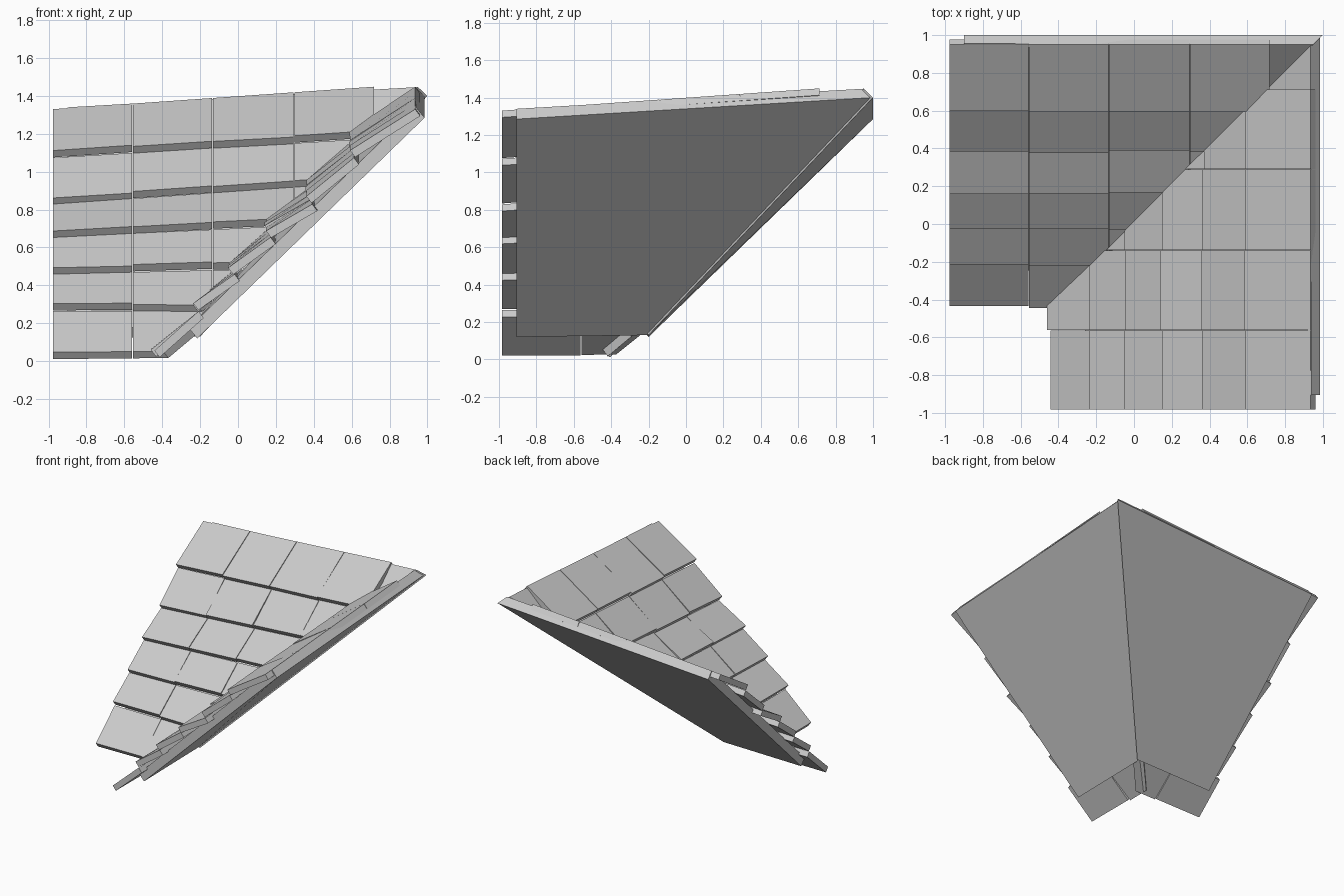
import bpy, bmesh, random
from mathutils import Vector

if "Cube" in bpy.data.objects:
    bpy.data.objects.remove(bpy.data.objects["Cube"])

random.seed(4)

# Shingle rows, bottom to top: depth of lower edge, height at x=-1, rise along x
ROWS = [(-0.43, 0.05, 0.01), (-0.22, 0.30, 0.0), (-0.03, 0.495, 0.025),
        (0.16, 0.69, 0.048), (0.38, 0.865, 0.07), (0.60, 1.11, 0.06)]
TOP = (0.95, 1.33, 0.07)
COLS = [-0.98, -0.557, -0.134, 0.295, 0.72]
THICK = Vector((0, 0.027, -0.036))      # board thickness, square to the slope
BOX = [(0, 1, 2, 3), (7, 6, 5, 4), (0, 4, 5, 1), (1, 5, 6, 2), (2, 6, 7, 3), (3, 7, 4, 0)]


def add_box(bm, top, bottom, clip=None):
    """Eight-cornered board, optionally cut along the diagonal valley."""
    part = bmesh.new()
    vs = [part.verts.new(p) for p in list(top) + list(bottom)]
    for f in BOX:
        part.faces.new([vs[i] for i in f])
    if clip is not None:
        bmesh.ops.bisect_plane(part, geom=part.verts[:] + part.edges[:] + part.faces[:],
                               plane_co=(clip, 0, 0), plane_no=(1, -1, 0), clear_outer=True)
        rim = [e for e in part.edges if e.is_boundary]
        if rim:
            bmesh.ops.holes_fill(part, edges=rim)
    bmesh.ops.recalc_face_normals(part, faces=part.faces[:])
    me = bpy.data.meshes.new("tmp")
    part.to_mesh(me)
    part.free()
    bm.from_mesh(me)
    bpy.data.meshes.remove(me)


def finish(bm, name, swap):
    """Store the mesh; the second wing is the first reflected across y = x."""
    if swap:
        for v in bm.verts:
            v.co = Vector((v.co.y - 0.015, v.co.x - 0.005, v.co.z))
    bmesh.ops.recalc_face_normals(bm, faces=bm.faces[:])
    me = bpy.data.meshes.new(name)
    bm.to_mesh(me)
    bm.free()
    bpy.context.collection.objects.link(bpy.data.objects.new(name, me))


def height(row, x):
    return row[1] + row[2] * (x + 0.98)


def build_shingles(name, swap):
    bm = bmesh.new()
    for r, row in enumerate(ROWS):
        last = r == len(ROWS) - 1
        nxt = TOP if last else ROWS[r + 1]
        for c in range(len(COLS) - 1):
            x0, x1 = COLS[c] + 0.002, COLS[c + 1] - 0.002
            if x0 > nxt[0]:
                continue
            dy, dz = random.uniform(-0.008, 0.008), random.uniform(-0.004, 0.006)
            if r == 0 and c == 1:
                dy = -0.015
            # upper face runs from the exposed edge to just below the next row
            drop = 0 if last else 0.036
            tuck = 0 if last else 0.027
            yb, yt = row[0] + dy, nxt[0] + tuck
            top = [Vector((x0, yb, height(row, x0) + dz)),
                   Vector((x1, yb, height(row, x1) + dz + random.uniform(-0.004, 0.004))),
                   Vector((x1, yt, height(nxt, x1) - drop)),
                   Vector((x0, yt, height(nxt, x0) - drop))]
            clip = 0.05 if r == 0 else random.uniform(0.0, 0.03)
            add_box(bm, top, [p + THICK for p in top], clip)
    finish(bm, name, swap)


def build_deck(name, swap):
    bm = bmesh.new()
    top = [(-0.9, -0.245, 0.175), (-0.245, -0.245, 0.18), (0.95, 0.95, 1.447), (-0.9, 0.955, 1.34)]
    bottom = [(-0.9, -0.2, 0.12), (-0.2, -0.2, 0.13), (1.0, 1.0, 1.40), (-0.9, 1.0, 1.285)]
    add_box(bm, [Vector(p) for p in top], [Vector(p) for p in bottom])
    finish(bm, name, swap)


# Two roof wings meeting in a valley
for side, swap in (("left", False), ("right", True)):
    build_deck("roof_deck_" + side, swap)
    build_shingles("shingles_" + side, swap)
